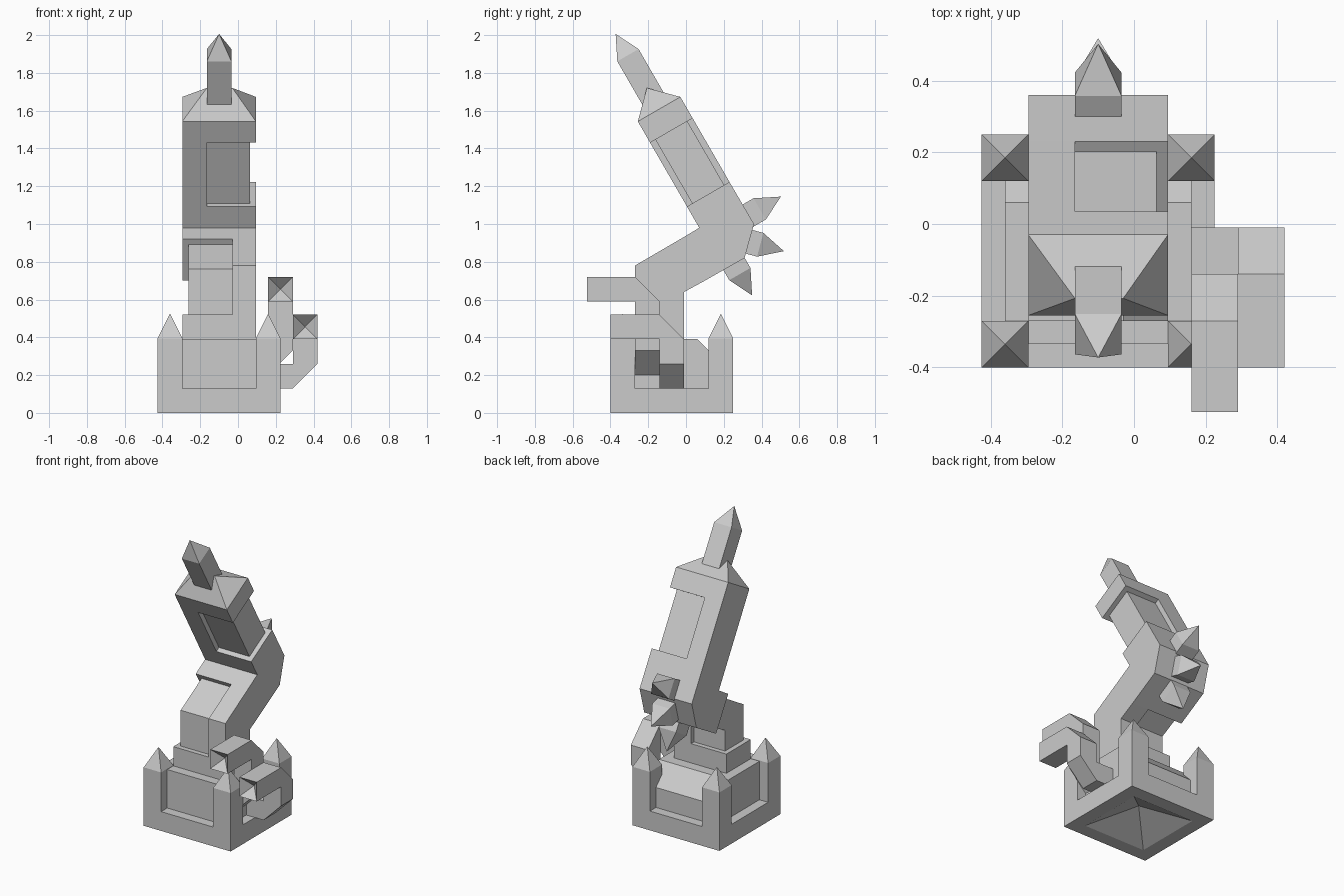
import bpy, bmesh
from mathutils import Vector

if "Cube" in bpy.data.objects:
    bpy.data.objects.remove(bpy.data.objects["Cube"], do_unlink=True)

GREY = (0.6, 0.6, 0.6, 1)
stone = bpy.data.materials.new("plain grey")
stone.use_nodes = True
stone.diffuse_color = GREY
stone.node_tree.nodes["Principled BSDF"].inputs["Base Color"].default_value = GREY

U = 0.13            # module that most sizes follow
XL, XR = -0.295, 0.095   # sides of the arm
XC = -0.1           # middle of the arm
INSET = U / 4       # depth of the panels
UP = Vector((0, -0.5, 0.866))     # direction of the upper arm
OUT = Vector((0, 0.866, 0.5))     # its back side


def finish(bm, name):
    bmesh.ops.recalc_face_normals(bm, faces=bm.faces)
    mesh = bpy.data.meshes.new(name)
    bm.to_mesh(mesh)
    bm.free()
    mesh.materials.append(stone)
    obj = bpy.data.objects.new(name, mesh)
    bpy.context.collection.objects.link(obj)
    return obj


def poke(bm, face, offset):
    """Turn a face into a pyramid with its tip moved by offset."""
    tip = bmesh.ops.poke(bm, faces=[face])["verts"][0]
    tip.co += Vector(offset)


def prism(name, profile, lo, hi, axis="x", hollow_end=False):
    """Extrude a (y, z) profile along x, or an (x, z) profile along y."""
    bm = bmesh.new()
    def place(p, t):
        return (t, p[0], p[1]) if axis == "x" else (p[0], t, p[1])
    rings = [[bm.verts.new(place(p, t)) for p in profile] for t in (lo, hi)]
    n = len(profile)
    for ring in rings:
        bm.faces.new(ring)
    for i in range(n):
        j = (i + 1) % n
        bm.faces.new((rings[0][i], rings[0][j], rings[1][j], rings[1][i]))
    if hollow_end:   # sunken pyramid in the foremost face
        front = min(bm.faces, key=lambda f: f.calc_center_median().y)
        poke(bm, front, (0, U / 2, 0))
    return finish(bm, name)


def spike(name, base, direction, length, size=U, tip=U):
    """Square post from base along direction, with a pyramid tip."""
    d = Vector(direction).normalized()
    side = Vector((1, 0, 0))
    across = d.cross(side)
    bm = bmesh.new()
    rings = []
    for t in (0, length):
        rings.append([bm.verts.new(Vector(base) + d * t + (side * a + across * b) * size / 2)
                      for a, b in ((-1, -1), (1, -1), (1, 1), (-1, 1))])
    bm.faces.new(rings[0])
    for i in range(4):
        j = (i + 1) % 4
        bm.faces.new((rings[0][i], rings[0][j], rings[1][j], rings[1][i]))
    poke(bm, bm.faces.new(rings[1]), d * tip)
    return finish(bm, name)


def yz(v):
    return (v.y, v.z)


# Base plinth with a sunken pyramid underneath
plinth = prism("base_plinth", [(-0.4, 0), (0.25, 0), (0.25, U), (-0.4, U)], -0.425, 0.225)
bm = bmesh.new()
bm.from_mesh(plinth.data)
under = min(bm.faces, key=lambda f: f.calc_center_median().z)
bmesh.ops.inset_region(bm, faces=[under], thickness=U)
poke(bm, under, (0, 0, U * 0.95))
bm.to_mesh(plinth.data)
bm.free()

# Base core with a sloped back, and four corner posts
prism("base_core", [(-0.335, U), (0.185, U), (0.185, 0.265), (0.06, 0.39), (-0.335, 0.39)],
      -0.36, 0.16)
for sx, x in (("right", -0.36), ("left", 0.16)):
    for sy, y in (("front", -0.335), ("back", 0.185)):
        spike(f"{sy}_{sx}_post", (x, y, U), (0, 0, 1), 0.265)

# Neck: foot, full-depth strip and recessed corner
prism("neck_foot", [(-0.27, 0.39), (-0.01, 0.39), (-0.01, 0.52), (-0.27, 0.52)], XL, XR)
prism("neck_strip", [(-0.27, 0.52), (-0.01, 0.52), (-0.01, 0.64), (0.1, 0.7),
                     (-0.03, 0.92), (-0.27, 0.78)], -0.03, XR)
prism("neck_core", [(-0.237, 0.52), (-0.042, 0.52), (-0.042, 0.66), (0.084, 0.727),
                    (-0.014, 0.892), (-0.237, 0.762)], XL + INSET, -0.03)

# Elbow, ending where the upper arm panel starts
inner = Vector((0, 0.07, 0.98))
low = inner + UP * U
prism("elbow", [(-0.03, 0.92), (0.1, 0.7), (0.31, 0.82), (0.36, 1.0),
                yz(low + OUT * 2 * U), yz(low), yz(inner)], XL, XR)

# Upper arm: full-depth strip, recessed corner and head
high, end = low + UP * 3 * U, low + UP * 4 * U


def section(a, b, inset):
    near, far = OUT * inset, OUT * (2 * U - inset)
    return [yz(a + near), yz(a + far), yz(b + far), yz(b + near)]


prism("arm_strip", section(low, high, 0), XL, -0.165)
prism("arm_core", section(low, high, INSET), -0.165, XR - INSET)
prism("arm_head", section(high, end, 0), XL, XR)

# Hipped cap on the head
bm = bmesh.new()
a, b, c, d = [bm.verts.new(p + Vector((x, 0, 0))) for p, x in (
    (end, XL), (end, XR), (end + OUT * 2 * U, XR), (end + OUT * 2 * U, XL))]
ridge = end + OUT * U + UP * U
r0, r1 = [bm.verts.new(ridge + Vector((x, 0, 0))) for x in (-0.165, -0.03)]
for f in ((a, b, c, d), (a, b, r1, r0), (c, d, r0, r1), (b, c, r1), (d, a, r0)):
    bm.faces.new(f)
finish(bm, "arm_cap")

# Top spike and elbow spikes
spike("top_spike", ridge - UP * U + Vector((XC, 0, 0)), UP, 0.33)
for name, y, z, direction in (("upper", 0.39, 1.08, OUT),
                              ("middle", 0.393, 0.89, Vector((0, 0.966, -0.26))),
                              ("lower", 0.285, 0.735, Vector((0, 0.5, -0.866)))):
    base = Vector((XC, y, z)) - direction * 0.12
    spike(f"{name}_elbow_spike", base, direction, 0.12)

# Two hollow-ended side pipes
prism("high_pipe_root", [(0.16, 0.2), (0.29, 0.33), (0.16, 0.33)], -0.27, -0.14, "y")
prism("high_pipe", [(-0.14, 0.33), (-0.14, 0.59), (-0.27, 0.72), (-0.525, 0.72),
                    (-0.525, 0.59), (-0.27, 0.59), (-0.27, 0.33)], 0.16, 0.29, hollow_end=True)
prism("low_pipe_root", [(0.16, U), (0.29, U), (0.42, 0.26), (0.16, 0.26)], -0.14, -0.01, "y")
prism("low_pipe", [(-0.01, 0.26), (-0.01, 0.39), (-0.14, 0.52), (-0.4, 0.52),
                   (-0.4, 0.39), (-0.14, 0.39), (-0.14, 0.26)], 0.29, 0.42, hollow_end=True)
